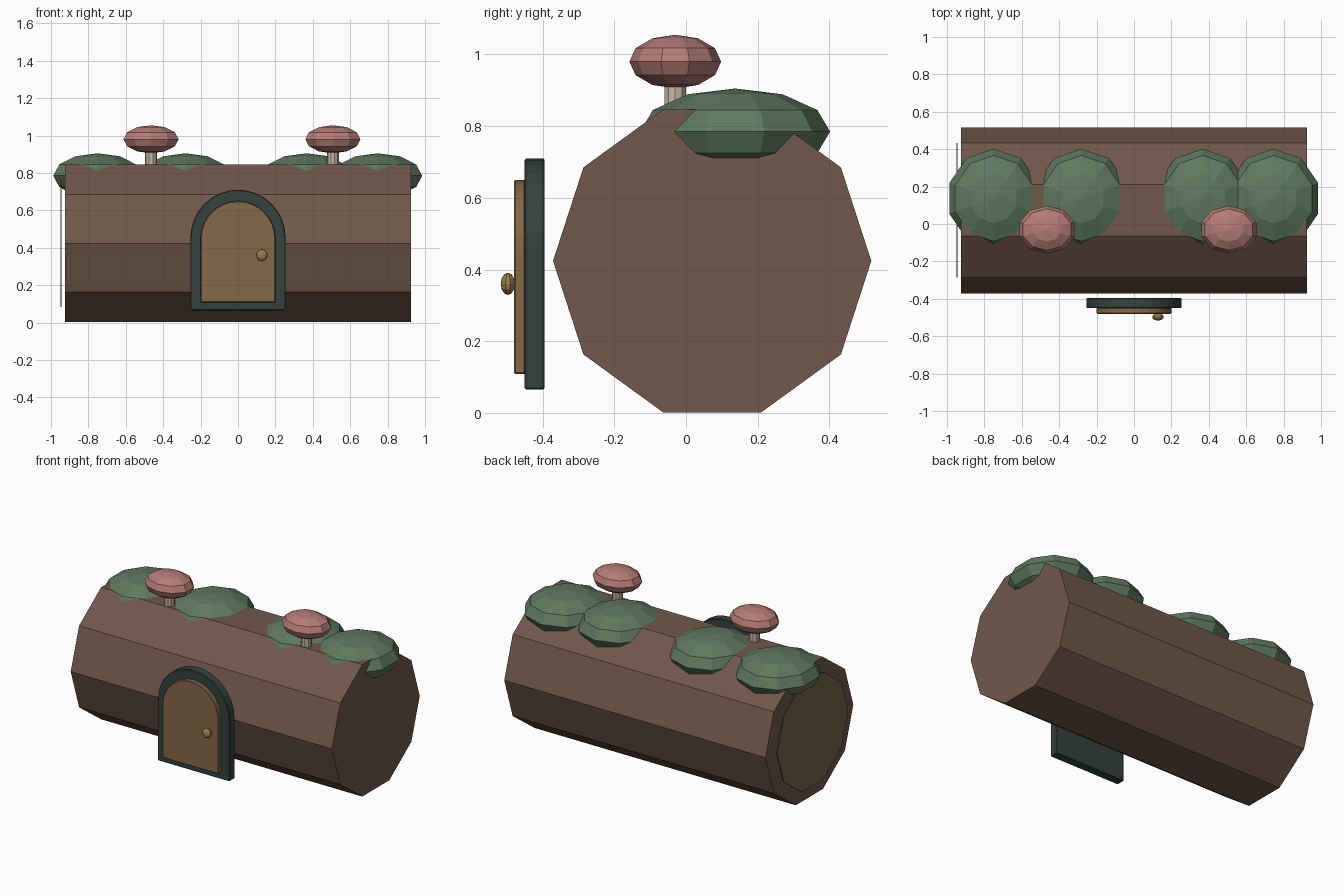
import bpy, bmesh
from math import pi, sin, cos
from mathutils import Matrix

if "Cube" in bpy.data.objects:
    bpy.data.objects.remove(bpy.data.objects["Cube"])


def mat(name, rgb):
    m = bpy.data.materials.new(name)
    m.diffuse_color = (*rgb, 1)
    m.use_nodes = True
    m.node_tree.nodes["Principled BSDF"].inputs["Base Color"].default_value = m.diffuse_color
    return m


BARK = mat("bark", (0.165, 0.098, 0.070))
WOOD = mat("cut_wood", (0.20, 0.13, 0.08))
MOSS = mat("moss", (0.114, 0.19, 0.118))
CAP = mat("mushroom_cap", (0.46, 0.20, 0.18))
STEM = mat("mushroom_stem", (0.58, 0.48, 0.36))
FRAME = mat("frame_paint", (0.035, 0.055, 0.048))
DOOR = mat("door_wood", (0.23, 0.14, 0.065))
BRASS = mat("brass", (0.32, 0.22, 0.08))


def finish(bm, name, material):
    bmesh.ops.recalc_face_normals(bm, faces=bm.faces)
    me = bpy.data.meshes.new(name)
    bm.to_mesh(me)
    bm.free()
    me.materials.append(material)
    ob = bpy.data.objects.new(name, me)
    bpy.context.collection.objects.link(ob)
    return ob


def blob(name, loc, size, material, segs=10):
    bm = bmesh.new()
    bmesh.ops.create_uvsphere(bm, u_segments=segs, v_segments=6, radius=1)
    bmesh.ops.transform(bm, verts=bm.verts,
                        matrix=Matrix.Translation(loc) @ Matrix.Diagonal((*size, 1)))
    return finish(bm, name, material)


def prism(name, profile, direction, material):
    """Extrude a closed planar profile along a direction."""
    bm = bmesh.new()
    face = bm.faces.new([bm.verts.new(p) for p in profile])
    ext = bmesh.ops.extrude_face_region(bm, geom=[face], use_keep_orig=True)
    moved = [g for g in ext["geom"] if isinstance(g, bmesh.types.BMVert)]
    bmesh.ops.translate(bm, verts=moved, vec=direction)
    return finish(bm, name, material)


def ring_x(x, r, n=10, y=0.073, z=0.424):
    return [(x, y + r * cos(2 * pi * i / n), z + r * sin(2 * pi * i / n)) for i in range(n)]


def arch(half, bottom, top, y, n=16):
    spring = top - half
    curve = [(half * cos(pi * i / n), y, spring + half * sin(pi * i / n)) for i in range(n + 1)]
    return [(-half, y, bottom), (half, y, bottom)] + curve


# Ten-sided log with a cut-wood disc at its left end
prism("log", ring_x(-0.925, 0.444), (1.85, 0, 0), BARK)
prism("log_end_disc", ring_x(-0.948, 0.359), (0.005, 0, 0), WOOD)

# Arched door, frame and knob
for name, args, depth, m in (("door_frame", (0.254, 0.065, 0.71, -0.45), 0.055, FRAME),
                             ("door", (0.2, 0.108, 0.65, -0.48), 0.032, DOOR)):
    ob = prism(name, arch(*args), (0, depth, 0), m)
    bev = ob.modifiers.new("soft_edge", "BEVEL")
    bev.width = 0.004
    bev.segments = 1
    bev.limit_method = "ANGLE"
blob("door_knob", (0.128, -0.497, 0.36), (0.031, 0.02, 0.031), BRASS)

# Moss clumps along the top
for i, x in enumerate((-0.75, -0.281, 0.367, 0.747)):
    blob(f"moss_{i + 1}", (x, 0.137, 0.785), (0.25, 0.265, 0.12), MOSS)

# Mushrooms
for i, x in enumerate((-0.465, 0.507)):
    stem = [(x + 0.032 * cos(2 * pi * k / 10), -0.03 + 0.032 * sin(2 * pi * k / 10), 0.80)
            for k in range(10)]
    prism(f"mushroom_stem_{i + 1}", stem, (0, 0, 0.14), STEM)
    blob(f"mushroom_cap_{i + 1}", (x, -0.03, 0.98), (0.155, 0.128, 0.075), CAP)
